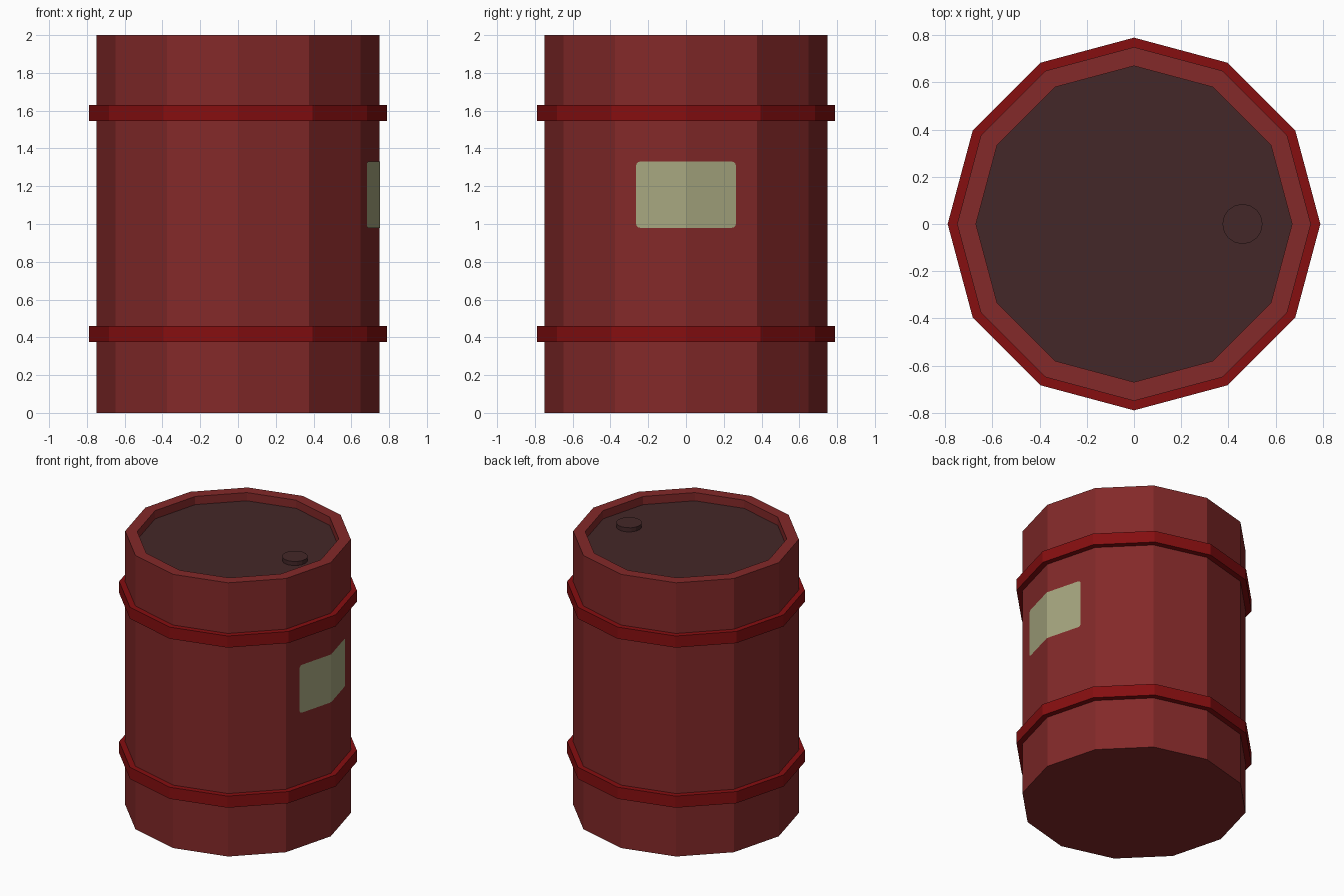
import bpy, bmesh, math

if "Cube" in bpy.data.objects:
    bpy.data.objects.remove(bpy.data.objects["Cube"])

SIDES = 12


def material(name, srgb):
    lin = [((c / 255 + 0.055) / 1.055) ** 2.4 for c in srgb]
    m = bpy.data.materials.new(name)
    m.diffuse_color = (*lin, 1)
    m.use_nodes = True
    m.node_tree.nodes["Principled BSDF"].inputs["Base Color"].default_value = m.diffuse_color
    return m


red = material("worn red", (131, 41, 41))
bright = material("band red", (134, 14, 16))
dark = material("dark lid", (68, 39, 40))
cream = material("label olive cream", (166, 166, 127))


def finish(name, bm, *mats):
    bmesh.ops.recalc_face_normals(bm, faces=bm.faces)
    me = bpy.data.meshes.new(name)
    bm.to_mesh(me)
    bm.free()
    for m in mats:
        me.materials.append(m)
    ob = bpy.data.objects.new(name, me)
    bpy.context.collection.objects.link(ob)
    return ob


def lathe(name, profile, mats, sides=SIDES, centre=(0, 0), closed=False):
    """Spin (radius, z) points; open profiles get end caps."""
    bm = bmesh.new()
    rings = []
    for r, z in profile:
        rings.append([bm.verts.new((centre[0] + r * math.cos(math.tau * i / sides),
                                    centre[1] + r * math.sin(math.tau * i / sides), z))
                      for i in range(sides)])
    pairs = list(zip(rings, rings[1:]))
    if closed:
        pairs.append((rings[-1], rings[0]))
    for a, b in pairs:
        for i in range(sides):
            j = (i + 1) % sides
            bm.faces.new((a[i], a[j], b[j], b[i]))
    if not closed:
        bm.faces.new(rings[0])
        cap = bm.faces.new(rings[-1])
        cap.material_index = len(mats) - 1
    return finish(name, bm, *mats)


# Drum body with rim and recessed lid (last cap takes the lid colour)
lathe("drum_body", [(0.75, 0), (0.75, 2), (0.67, 2), (0.67, 1.94)], [red, dark])

# Raised hoops
for name, z in (("lower_hoop", 0.375), ("upper_hoop", 1.545)):
    lathe(name, [(0.745, z), (0.79, z), (0.79, z + 0.085), (0.745, z + 0.085)],
          [bright], closed=True)

# Filler cap on the lid
lathe("filler_cap", [(0.085, 1.935), (0.085, 1.97)], [dark], sides=16, centre=(0.46, 0))

# Label plate folded around the +x corner, with rounded ends
half, low, high, rad = 0.264, 0.98, 1.33, 0.02
bm = bmesh.new()
columns = []
steps = [(half - rad + rad * math.sin(a), rad - rad * math.cos(a))
         for a in (0, math.pi / 6, math.pi / 3, math.pi / 2)]
stations = [(-y, c) for y, c in reversed(steps)] + [(0, 0)] + steps
for y, cut in stations:
    x = 0.753 - abs(y) * math.tan(math.radians(15))
    columns.append((bm.verts.new((x, y, low + cut)), bm.verts.new((x, y, high - cut))))
for a, b in zip(columns, columns[1:]):
    bm.faces.new((a[0], b[0], b[1], a[1]))
label = finish("label", bm, cream)
if label.data.polygons[0].normal.x < 0:
    label.data.flip_normals()
